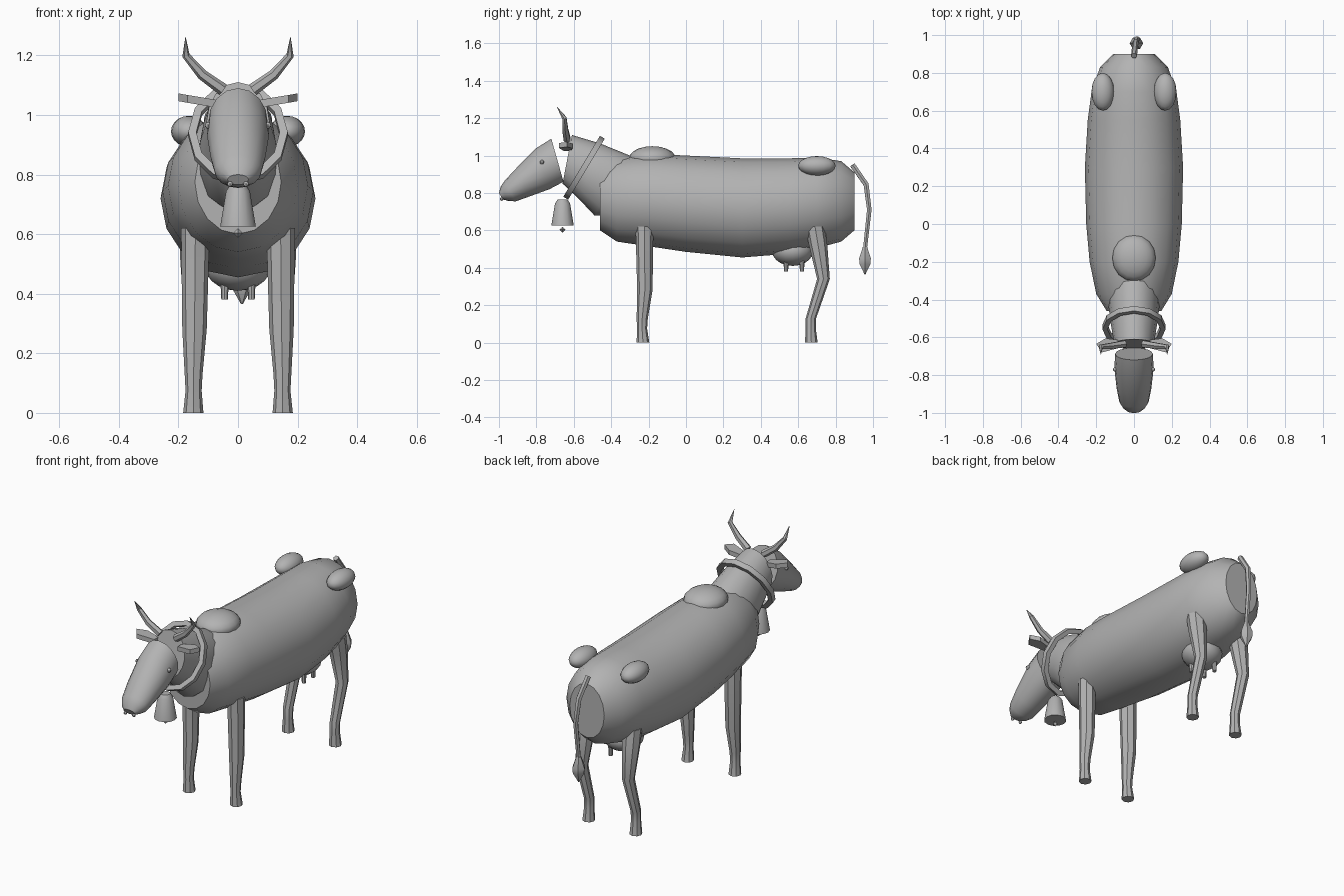
import bpy
import bmesh
from math import sin, cos, pi, radians
from mathutils import Vector, Matrix

cube = bpy.data.objects.get("Cube")
if cube:
    bpy.data.objects.remove(cube, do_unlink=True)

grey = bpy.data.materials.new("plain grey")
grey.use_nodes = True
TONE = (0.45, 0.45, 0.45, 1)
grey.diffuse_color = TONE
grey.node_tree.nodes["Principled BSDF"].inputs["Base Color"].default_value = TONE


def finish(name, bm, smooth=40):
    """Turn a bmesh into a grey object, smooth below the given angle."""
    bmesh.ops.recalc_face_normals(bm, faces=bm.faces)
    mesh = bpy.data.meshes.new(name)
    bm.to_mesh(mesh)
    bm.free()
    mesh.materials.append(grey)
    obj = bpy.data.objects.new(name, mesh)
    bpy.context.collection.objects.link(obj)
    if smooth:
        bpy.ops.object.select_all(action="DESELECT")
        obj.select_set(True)
        bpy.context.view_layer.objects.active = obj
        bpy.ops.object.shade_smooth_by_angle(angle=radians(smooth))
    return obj


def loft(name, rings, sides=12, smooth=40):
    """Skin elliptical rings given as (centre, axis u, axis v), capped at both ends."""
    bm = bmesh.new()
    loops = []
    for c, u, v in rings:
        angles = [2 * pi * i / sides for i in range(sides)]
        loops.append([bm.verts.new(c + u * cos(a) + v * sin(a)) for a in angles])
    for a, b in zip(loops, loops[1:]):
        for i in range(sides):
            j = (i + 1) % sides
            bm.faces.new((a[i], a[j], b[j], b[i]))
    bm.faces.new(loops[0])
    bm.faces.new(loops[-1])
    return finish(name, bm, smooth)


def trunk(name, sections):
    """Loft from (top y, top z, bottom y, bottom z, half width)."""
    rings = []
    for ty, tz, by, bz, w in sections:
        top, low = Vector((0, ty, tz)), Vector((0, by, bz))
        rings.append(((top + low) / 2, Vector((w, 0, 0)), (top - low) / 2))
    return loft(name, rings, sides=16)


def tube(name, points, sides=8, level=False):
    """Loft along (x, y, z, radius); level keeps every ring horizontal."""
    pts = [Vector(p[:3]) for p in points]
    rings = []
    for i, p in enumerate(points):
        t = pts[min(i + 1, len(pts) - 1)] - pts[max(i - 1, 0)]
        t = Vector((0, 0, 1)) if level else t.normalized()
        u = t.cross(Vector((0, 1, 0))).normalized()
        rings.append((pts[i], u * p[3], t.cross(u) * p[3]))
    return loft(name, rings, sides, 30)


def ball(name, centre, radii, detail=(16, 10)):
    bm = bmesh.new()
    place = Matrix.Translation(centre) @ Matrix.Diagonal((*radii, 1))
    bmesh.ops.create_uvsphere(bm, u_segments=detail[0], v_segments=detail[1],
                              radius=1, matrix=place)
    return finish(name, bm, 50)


# Barrel body, neck and head
trunk("body", [
    (-.46, .95, -.46, .6, .145), (-.37, .99, -.37, .54, .2),
    (-.2, 1.01, -.2, .515, .235), (0, 1.0, 0, .485, .253),
    (.3, .985, .3, .455, .26), (.55, .985, .55, .475, .245),
    (.7, .99, .7, .505, .225), (.83, .97, .83, .54, .18), (.9, .91, .9, .6, .11)])
trunk("neck", [
    (-.61, 1.11, -.66, .85, .105), (-.46, 1.065, -.57, .765, .125),
    (-.3, 1.0, -.49, .68, .14), (-.22, .96, -.4, .68, .12)])
trunk("head", [
    (-.72, 1.09, -.655, .86, .1), (-.8, 1.04, -.73, .82, .104),
    (-.9, .94, -.84, .78, .092), (-.97, .865, -.91, .755, .078),
    (-.99, .835, -.95, .757, .06), (-1, .8, -.98, .766, .035)])

# Shoulder hump and udder
ball("shoulder_hump", (0, -.18, .985), (.115, .125, .065))
ball("udder", (0, .57, .49), (.11, .11, .08))

# Collar band around the neck
bm = bmesh.new()
tilt = Matrix.Translation((0, -.545, .935)) @ Matrix.Rotation(radians(59), 4, "X")
N = 12
section = [(-.015, -.015), (.012, -.015), (.012, .015), (-.015, .015)]
band = []
for i in range(N):
    a = 2 * pi * i / N
    band.append([bm.verts.new(tilt @ Vector(((.155 + r) * cos(a), (.178 + r) * sin(a), h)))
                 for r, h in section])
for i in range(N):
    p, q = band[i], band[(i + 1) % N]
    for k in range(4):
        m = (k + 1) % 4
        bm.faces.new((p[k], p[m], q[m], q[k]))
finish("collar", bm, 35)

# Bell and clapper
tube("bell", [(0, -.66, z, r) for z, r in
              ((.625, .06), (.745, .04), (.765, .026))], 12, True)
ball("bell_clapper", (0, -.66, .604), (.016, .016, .016), (4, 2))

# Tail and tuft
tube("tail", [(0, .89, .95, .016), (.008, .963, .845, .016),
              (.016, .98, .71, .014), (.013, .957, .5, .012)], 6)
tube("tail_tuft", [(.013, .957, z, r) for z, r in
                   ((.51, .014), (.45, .036), (.42, .034), (.365, .003))], 6, True)

# Paired parts
for side, s in (("left", 1), ("right", -1)):
    tube(side + "_front_leg", [
        (s * .143, -.222, .62, .048), (s * .146, -.22, .28, .041),
        (s * .149, -.234, .13, .03), (s * .149, -.235, .075, .027),
        (s * .15, -.23, 0, .034)], 8, True)
    tube(side + "_hind_leg", [
        (s * .143, .69, .62, .052), (s * .145, .705, .53, .05),
        (s * .148, .735, .34, .034), (s * .149, .668, .13, .028),
        (s * .149, .667, .075, .027), (s * .15, .67, 0, .034)], 8, True)
    ball(side + "_hip", (s * .165, .7, .945), (.06, .1, .052))
    for y in (.535, .62):
        tube(side + "_teat", [(s * .045, y, .44, .014), (s * .045, y, .38, .011)], 8, True)
    tube(side + "_horn", [
        (s * .05, -.635, 1.085, .021), (s * .12, -.645, 1.135, .018),
        (s * .175, -.65, 1.2, .013), (s * .176, -.69, 1.26, .001)], 6)
    ball(side + "_eye", (s * .1, -.77, .965), (.012, .012, .012), (6, 4))
    ball(side + "_nostril", (s * .027, -.985, .768), (.01, .01, .01), (6, 4))

    # Leaf shaped ear plate
    bm = bmesh.new()
    outline = [(.075, -.655), (.075, -.615), (.15, -.605), (.2, -.635), (.17, -.68)]
    loops = [[bm.verts.new((s * x, y, 1.025 + h + (x - .075) * .17)) for x, y in outline]
             for h in (0, .026)]
    n = len(outline)
    for i in range(n):
        j = (i + 1) % n
        bm.faces.new((loops[0][i], loops[0][j], loops[1][j], loops[1][i]))
    for loop in loops:
        bm.faces.new(loop)
    finish(side + "_ear", bm, 0)
